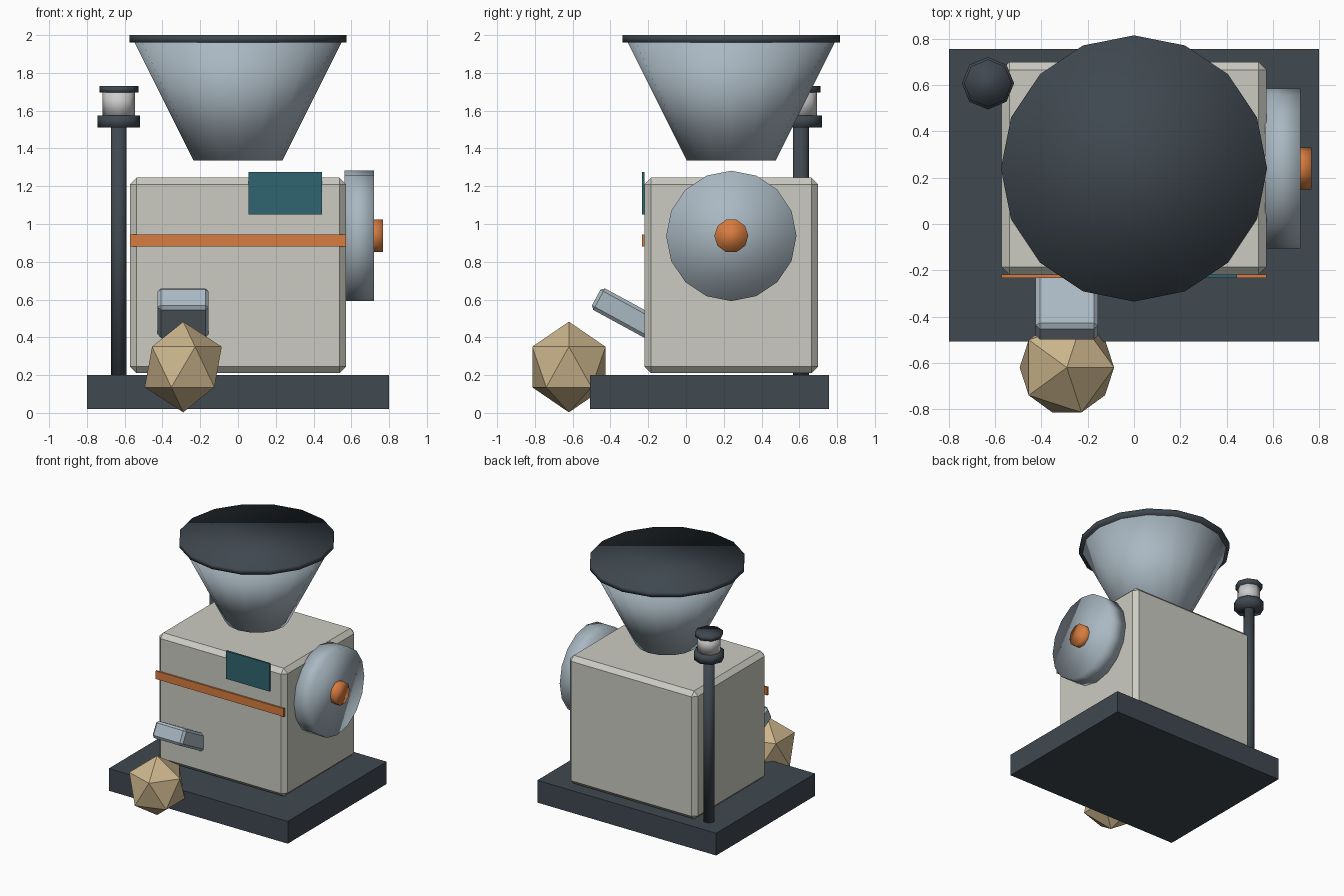
import bpy
from math import pi, radians

if "Cube" in bpy.data.objects:
    bpy.data.objects.remove(bpy.data.objects["Cube"])


def material(name, r, g, b):
    m = bpy.data.materials.new(name)
    m.diffuse_color = (r, g, b, 1)
    m.use_nodes = True
    m.node_tree.nodes["Principled BSDF"].inputs["Base Color"].default_value = m.diffuse_color
    return m


DARK = material("dark_slate", 0.05, 0.065, 0.08)
CREAM = material("cream_paint", 0.60, 0.60, 0.54)
STEEL = material("pale_steel", 0.40, 0.48, 0.54)
ORANGE = material("orange", 0.68, 0.20, 0.05)
TEAL = material("teal", 0.03, 0.13, 0.16)
TAN = material("tan", 0.60, 0.46, 0.26)
WHITE = material("white", 0.85, 0.85, 0.83)


def finish(name, mat):
    ob = bpy.context.object
    ob.name = name
    ob.data.materials.append(mat)
    return ob


def box(name, center, size, mat, bevel=0, tilt=0):
    bpy.ops.mesh.primitive_cube_add(size=1, location=center)
    ob = finish(name, mat)
    ob.scale = size
    bpy.ops.object.transform_apply(location=False, rotation=False, scale=True)
    ob.rotation_euler.x = tilt
    if bevel:
        mod = ob.modifiers.new("bevel", 'BEVEL')
        mod.width = bevel
        mod.segments = 1
    return ob


def span(name, x, y, z, mat, bevel=0):
    # box given by its (min, max) on each axis
    pairs = (x, y, z)
    return box(name, [(a + b) / 2 for a, b in pairs], [b - a for a, b in pairs], mat, bevel)


def tube(name, sides, r1, r2, start, length, mat, along_x=False):
    # cylinder or cone from a start point, along z or x, smooth shaded
    x, y, z = start
    loc = (x + length / 2, y, z) if along_x else (x, y, z + length / 2)
    bpy.ops.mesh.primitive_cone_add(vertices=sides, radius1=r1, radius2=r2, depth=length,
                                    location=loc, rotation=(0, pi / 2 if along_x else 0, 0))
    bpy.ops.object.shade_smooth()
    return finish(name, mat)


# base slab and housing
span("base", (-0.80, 0.80), (-0.507, 0.757), (0.02, 0.20), DARK)
span("housing", (-0.573, 0.573), (-0.22, 0.70), (0.21, 1.245), CREAM, 0.035)

# front trim
span("front_stripe", (-0.573, 0.573), (-0.234, -0.219), (0.88, 0.945), ORANGE)
span("front_panel", (0.055, 0.445), (-0.234, -0.219), (1.05, 1.275), TEAL)

# hopper with its closed rim
tube("hopper", 16, 0.235, 0.555, (0, 0.24, 1.335), 0.64, STEEL)
tube("hopper_rim", 16, 0.575, 0.575, (0, 0.24, 1.96), 0.04, DARK)

# side wheel and hub
tube("side_wheel", 16, 0.345, 0.345, (0.565, 0.24, 0.937), 0.155, STEEL, True)
tube("wheel_hub", 10, 0.09, 0.09, (0.68, 0.24, 0.937), 0.087, ORANGE, True)

# outlet chute sloping out of the front
box("outlet_chute", (-0.29, -0.30, 0.515), (0.27, 0.40, 0.13), STEEL, 0.018, -radians(28.6))

# faceted lump below the chute
bpy.ops.mesh.primitive_ico_sphere_add(subdivisions=1, radius=1, location=(-0.29, -0.62, 0.243))
lump = finish("output_lump", TAN)
lump.scale = (0.228, 0.228, 0.24)

# signal lamp on a post
for name, r, z0, z1, mat in (
        ("lamp_post", 0.042, 0.20, 1.52, DARK),
        ("lamp_collar", 0.113, 1.51, 1.575, DARK),
        ("lamp_glass", 0.086, 1.575, 1.70, WHITE),
        ("lamp_cap", 0.103, 1.695, 1.73, DARK)):
    tube(name, 8, r, r, (-0.631, 0.608, z0), z1 - z0, mat)
